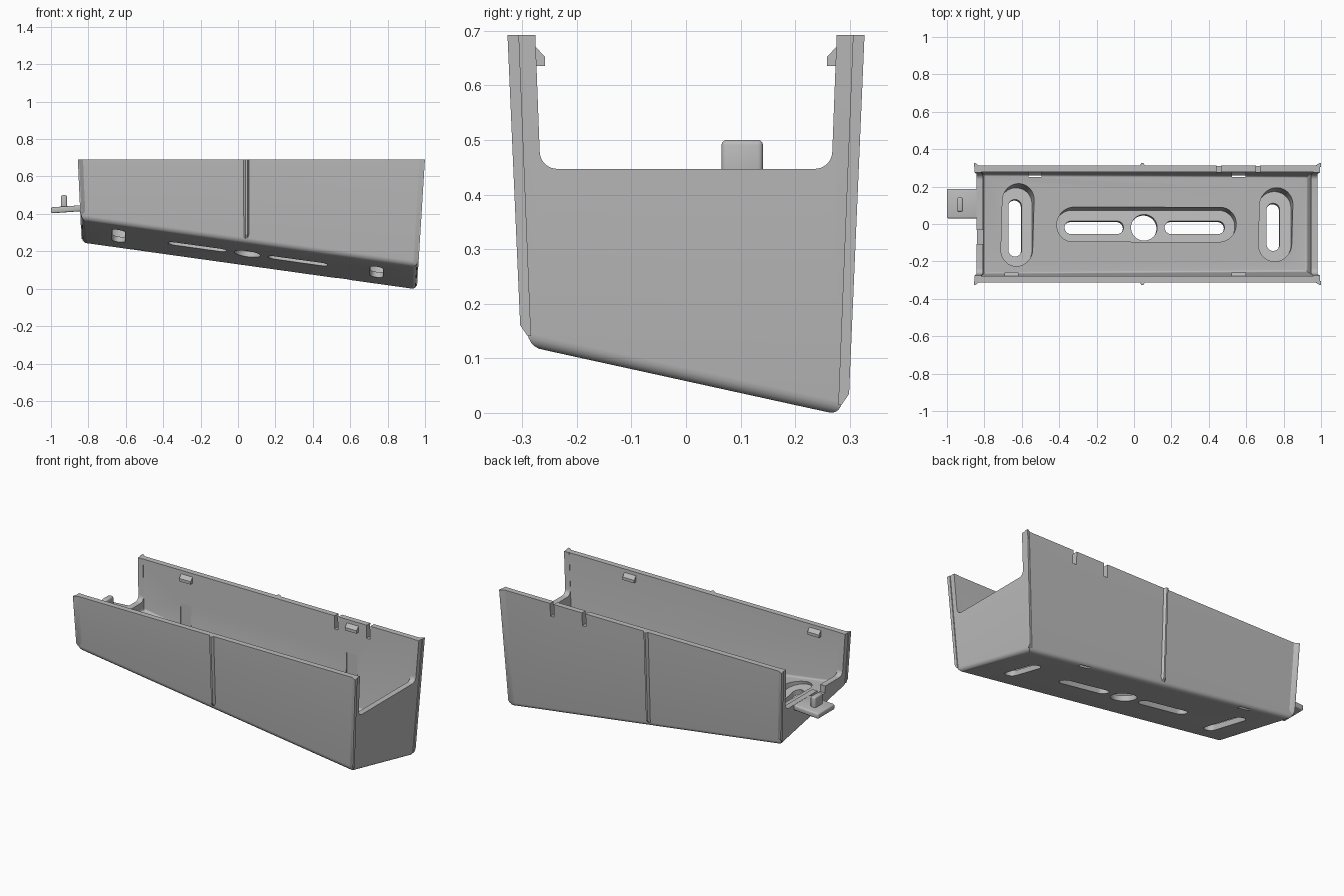
import bpy
import bmesh
import math
from mathutils import Matrix, Vector

if "Cube" in bpy.data.objects:
    bpy.data.objects.remove(bpy.data.objects["Cube"])

grey = bpy.data.materials.new("grey_plastic")
grey.use_nodes = True
grey.diffuse_color = (0.5, 0.5, 0.5, 1)
grey.node_tree.nodes["Principled BSDF"].inputs["Base Color"].default_value = (0.5, 0.5, 0.5, 1)

TOP = 0.692
SLOPE_X, SLOPE_Y, BASE = -0.14, -0.217, 0.188


def under(x, y):
    """Height of the tilted underside."""
    return BASE + SLOPE_X * x + SLOPE_Y * y


def floor(x, y):
    """Height of the inside floor."""
    return 0.281 + SLOPE_X * x


def finish(bm, name):
    bmesh.ops.recalc_face_normals(bm, faces=bm.faces)
    mesh = bpy.data.meshes.new(name)
    bm.to_mesh(mesh)
    bm.free()
    mesh.materials.append(grey)
    obj = bpy.data.objects.new(name, mesh)
    bpy.context.collection.objects.link(obj)
    return obj


def loft(name, rings):
    """Solid through rings of equal point count, capped at both ends."""
    bm = bmesh.new()
    rows = [[bm.verts.new(p) for p in ring] for ring in rings]
    n = len(rows[0])
    for a, b in zip(rows, rows[1:]):
        for i in range(n):
            j = (i + 1) % n
            bm.faces.new((a[i], a[j], b[j], b[i]))
    bm.faces.new(rows[0])
    bm.faces.new(rows[-1])
    return finish(bm, name)


def box(name, lo, hi, bevel=0.0):
    bm = bmesh.new()
    bmesh.ops.create_cube(bm, size=1)
    for v in bm.verts:
        v.co = [lo[i] + (v.co[i] + 0.5) * (hi[i] - lo[i]) for i in range(3)]
    if bevel:
        bmesh.ops.bevel(bm, geom=bm.edges[:], offset=bevel, segments=3,
                        profile=0.5, affect='EDGES')
    return finish(bm, name)


def end_x(sign, z):
    """Outer end face, leaning inward toward the bottom."""
    return 0.995 - 0.062 * (TOP - z) if sign > 0 else -0.852 + 0.045 * (TOP - z)


def side_y(z):
    return 0.312 - 0.04 * (TOP - z)


def tapered_tub(name, inset, bottom, top, radius):
    bm = bmesh.new()
    low, high = [], []
    for sx, sy in ((-1, -1), (1, -1), (1, 1), (-1, 1)):
        z = bottom(0.95 if sx > 0 else -0.83, sy * 0.29)
        for row, h in ((low, z), (high, top)):
            row.append(bm.verts.new((end_x(sx, h) - sx * inset, sy * (side_y(h) - inset), h)))
    bm.faces.new(low)
    bm.faces.new(high)
    for i in range(4):
        j = (i + 1) % 4
        bm.faces.new((low[i], low[j], high[j], high[i]))
    edges = [e for e in bm.edges if all(v in low for v in e.verts)]
    bmesh.ops.bevel(bm, geom=edges, offset=radius, segments=5, profile=0.5, affect='EDGES')
    return finish(bm, name)


def cut(target, cutter):
    mod = target.modifiers.new("cut", 'BOOLEAN')
    mod.operation, mod.solver, mod.object = 'DIFFERENCE', 'EXACT', cutter
    bpy.context.view_layer.objects.active = target
    bpy.ops.object.modifier_apply(modifier=mod.name)
    bpy.data.objects.remove(cutter)


# Frame lying on the tilted underside, third axis along its normal
TILT = Matrix(((1, 0, -SLOPE_X, 0), (0, 1, -SLOPE_Y, 0),
               (SLOPE_X, SLOPE_Y, 1, BASE), (0, 0, 0, 1)))


def stadium(x0, x1, y0, y1, z0, z1):
    """Round-ended cutter standing square to the underside."""
    r = min(x1 - x0, y1 - y0) / 2
    cx, cy = (x0 + x1) / 2, (y0 + y1) / 2
    dx, dy = (x1 - x0) / 2 - r, (y1 - y0) / 2 - r
    pts = []
    for i in range(40):
        a = math.tau * (i + 0.5) / 40
        c, s = math.cos(a), math.sin(a)
        pts.append((cx + r * c + math.copysign(dx, c), cy + r * s + math.copysign(dy, s)))
    if dx == 0 and dy == 0:
        pts = [(cx + r * math.cos(math.tau * i / 40), cy + r * math.sin(math.tau * i / 40))
               for i in range(40)]
    return loft("cutter", [[TILT @ Vector((x, y, z)) for x, y in pts] for z in (z0, z1)])


# Tray shell
tray = tapered_tub("tray", 0, under, TOP, 0.028)
cut(tray, tapered_tub("cutter", 0.034, floor, TOP + 0.05, 0.012))

# Lowered end walls with rounded inside corners
profile = [(0.281, TOP + 0.1), (0.276, TOP)]
for i in range(9):
    a = math.radians(90 * i / 8)
    profile.append((0.236 + 0.032 * math.cos(a), 0.479 - 0.032 * math.sin(a)))
profile += [(-y, z) for y, z in reversed(profile)]
cut(tray, loft("cutter", [[(x, y, z) for y, z in profile] for x in (-1.2, 1.2)]))

# Floor recesses, then the screw slots through them
for r in ((-0.72, -0.55, -0.235, 0.187), (-0.425, 0.535, -0.11, 0.067),
          (0.657, 0.835, -0.21, 0.167)):
    cut(tray, stadium(*r, 0.028, 0.3))
for r in ((-0.675, -0.605, -0.18, 0.125), (0.705, 0.775, -0.15, 0.105),
          (-0.375, -0.06, -0.06, 0.01), (0.16, 0.48, -0.06, 0.01),
          (-0.02, 0.12, -0.095, 0.045)):
    cut(tray, stadium(*r, -0.1, 0.3))

# Flex slits in the back wall, socket in the right end, shafts below the back hooks
for x in (0.453, 0.663):
    cut(tray, box("cutter", (x - 0.012, 0.2, 0.615), (x + 0.012, 0.4, 0.8)))
cut(tray, box("cutter", (-0.9, -0.107, 0.405), (-0.78, -0.033, 0.6)))
for x in (-0.53, 0.56):
    cut(tray, box("cutter", (x - 0.035, 0.252, -0.1), (x + 0.035, 0.272, 0.5)))


# Outer ribs: a ridge in the middle and a half ridge at each end
def rib(name, x_at, sy, left, right):
    z_low = under(x_at(0.2), sy * 0.29) + 0.045
    rings = []
    for z, out in ((z_low - 0.02, 0.0), (z_low, 0.013), (TOP, 0.015)):
        x, y = x_at(z), side_y(z)
        tip = 0.005
        section = [(x - left, y - 0.006), (x - min(left, tip), y + out),
                   (x + min(right, tip), y + out), (x + right, y - 0.006)]
        rings.append([(px, sy * py, z) for px, py in section])
    loft(name, rings)


for side, sy in (("front", -1), ("back", 1)):
    rib(side + "_middle_rib", lambda z: 0.045, sy, 0.018, 0.018)
    rib(side + "_left_end_rib", lambda z: end_x(1, z) + 0.003, sy, 0.035, 0.0015)
    rib(side + "_right_end_rib", lambda z: end_x(-1, z) - 0.003, sy, 0.0015, 0.035)

# Snap hooks inside the walls
for name, x, sy in (("front_right_hook", -0.655, -1), ("front_left_hook", 0.56, -1),
                    ("back_right_hook", -0.53, 1), ("back_left_hook", 0.56, 1)):
    section = ((0.285, 0.635), (0.258, 0.635), (0.258, 0.652), (0.277, 0.672), (0.285, 0.672))
    loft(name, [[(x + d, sy * y, z) for y, z in section] for d in (-0.038, 0.038)])

# Locking tab and its pin on the right end
tab = box("locking_tab", (-1.0, 0.03, 0.403), (-0.825, 0.187, 0.435), 0.008)
for v in tab.data.vertices:
    v.co.z += 0.07 * (v.co.x + 1.0)
box("locking_pin", (-0.947, 0.065, 0.42), (-0.914, 0.141, 0.5), 0.009)

# Smooth the rounded parts, keep edges crisp
bpy.ops.object.select_all(action='DESELECT')
for obj in bpy.context.scene.objects:
    if obj.type == 'MESH':
        obj.select_set(True)
bpy.context.view_layer.objects.active = tray
bpy.ops.object.shade_smooth_by_angle(angle=math.radians(30))
